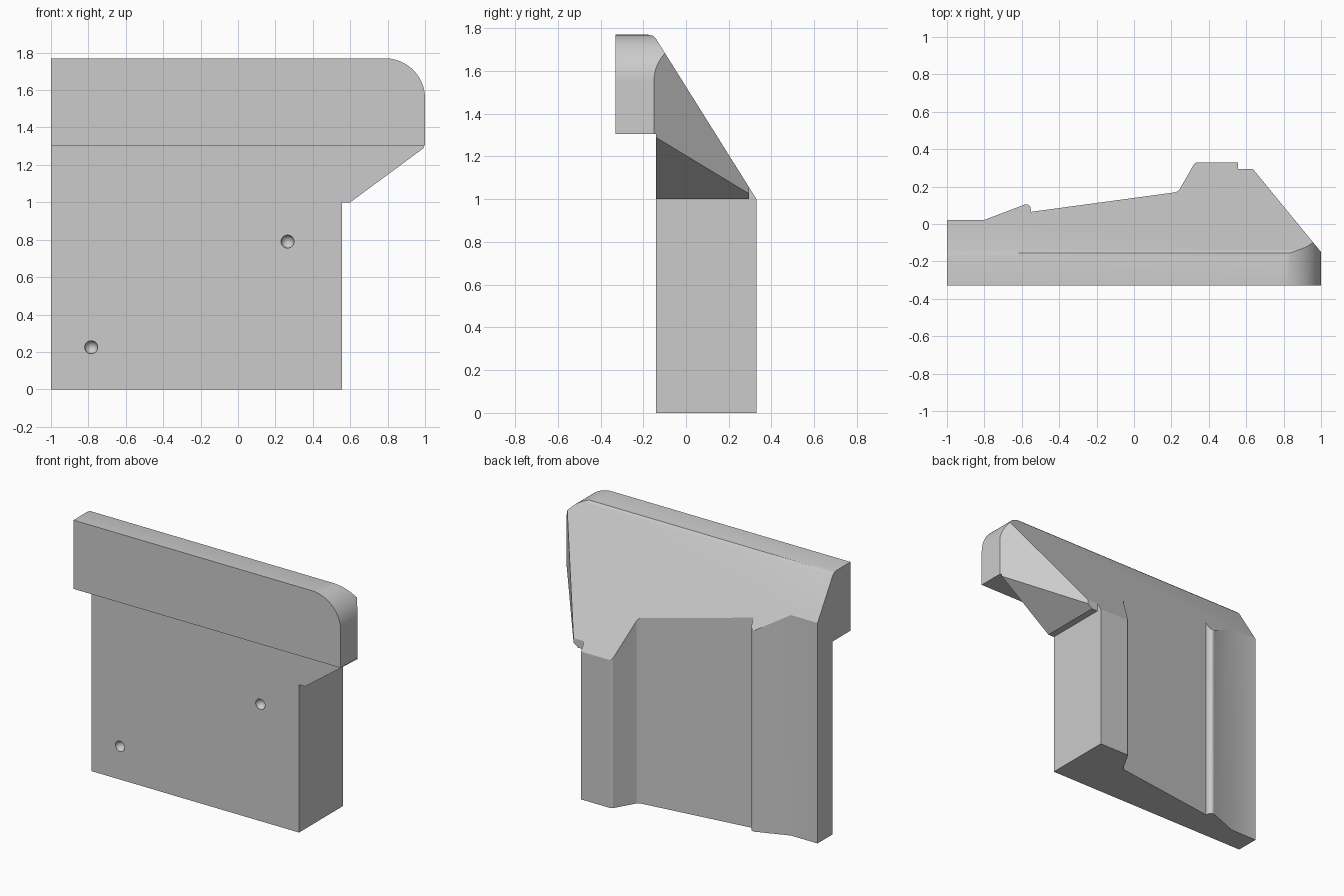
import bpy, bmesh, math
from mathutils import Vector

if "Cube" in bpy.data.objects:
    bpy.data.objects.remove(bpy.data.objects["Cube"], do_unlink=True)

grey = bpy.data.materials.new("plain grey")
grey.use_nodes = True
COLOUR = (0.6, 0.6, 0.6, 1)
grey.diffuse_color = COLOUR
grey.node_tree.nodes["Principled BSDF"].inputs["Base Color"].default_value = COLOUR


def make_object(name, bm):
    bmesh.ops.recalc_face_normals(bm, faces=bm.faces)
    mesh = bpy.data.meshes.new(name)
    bm.to_mesh(mesh)
    bm.free()
    mesh.materials.append(grey)
    obj = bpy.data.objects.new(name, mesh)
    bpy.context.collection.objects.link(obj)
    return obj


def prism(name, outline, axis, low, high):
    """Extrude a 2D outline along one axis, from low to high."""
    place = {"x": lambda a, b: (low, a, b),
             "y": lambda a, b: (a, low, b),
             "z": lambda a, b: (a, b, low)}[axis]
    bm = bmesh.new()
    face = bm.faces.new([bm.verts.new(place(a, b)) for a, b in outline])
    moved = bmesh.ops.extrude_face_region(bm, geom=[face])["geom"]
    step = Vector([(high - low) * (axis == k) for k in "xyz"])
    bmesh.ops.translate(bm, vec=step,
                        verts=[v for v in moved if isinstance(v, bmesh.types.BMVert)])
    return make_object(name, bm)


def combine(target, tool, operation):
    tool.hide_render = True
    mod = target.modifiers.new(operation.lower(), "BOOLEAN")
    mod.operation, mod.solver, mod.object = operation, "EXACT", tool
    bpy.context.view_layer.objects.active = target
    bpy.ops.object.modifier_apply(modifier=mod.name)
    bpy.data.objects.remove(tool, do_unlink=True)


def arc(cx, cy, r, start, end, steps):
    return [(cx + r * math.cos(math.radians(start + (end - start) * i / steps)),
             cy + r * math.sin(math.radians(start + (end - start) * i / steps)))
            for i in range(steps + 1)]


def side_slope(y):
    """Plan position of the slanted right side of the wing."""
    return 1 - (y + 0.15) * 0.365 / 0.445, y


FRONT = -0.14

# Main block with the stepped back
block = prism("bracket_block", [
    (-1.1, FRONT), (0.555, FRONT), (0.555, 0.33), (0.335, 0.33), (0.322, 0.322),
    (0.242, 0.182), (0.225, 0.17), (-0.55, 0.065)]
    + arc(-0.577, 0.08, 0.025, 0, 110, 5)
    + [(-0.8, 0.022), (-1.1, 0.022)], "z", 0, 1.9)

# Overhanging wing on the left side
wing = prism("wing", [(0.4, FRONT), side_slope(FRONT), side_slope(0.295), (0.4, 0.295)],
             "z", 1.0, 1.9)
combine(block, wing, "UNION")

# Thicker band along the top of the front
band = prism("front_band", [(-1.1, -0.33), (1.1, -0.33), side_slope(-0.272),
                            side_slope(-0.1), (-1.1, -0.1)], "z", 1.305, 1.9)
combine(block, band, "UNION")

# Trim to the front outline: rounded top corner and slanted underside
outline = prism("front_trim", [(-1, -0.1), (0.6, -0.1), (0.6, 1.0), (1, 1.295)]
                + arc(0.785, 1.555, 0.215, 0, 90, 20) + [(-1, 1.77)], "y", -0.5, 0.6)
combine(block, outline, "INTERSECT")

# Trim to the side outline: long sloping back
slope = prism("slope_trim", [(-0.5, -0.2), (-0.5, 1.8), (-0.2, 1.775), (-0.155, 1.765),
                             (-0.14, 1.75), (0.5, 0.729), (0.5, -0.2)], "x", -1.3, 1.3)
combine(block, slope, "INTERSECT")

# Two small dimples in the front face
for x, z in ((0.265, 0.79), (-0.785, 0.225)):
    bm = bmesh.new()
    bmesh.ops.create_uvsphere(bm, u_segments=24, v_segments=12, radius=0.035)
    dimple = make_object("dimple", bm)
    dimple.location = (x, FRONT, z)
    bpy.context.view_layer.update()
    combine(block, dimple, "DIFFERENCE")

bpy.ops.object.select_all(action="DESELECT")
block.select_set(True)
bpy.context.view_layer.objects.active = block
bpy.ops.object.shade_smooth_by_angle(angle=math.radians(25))
